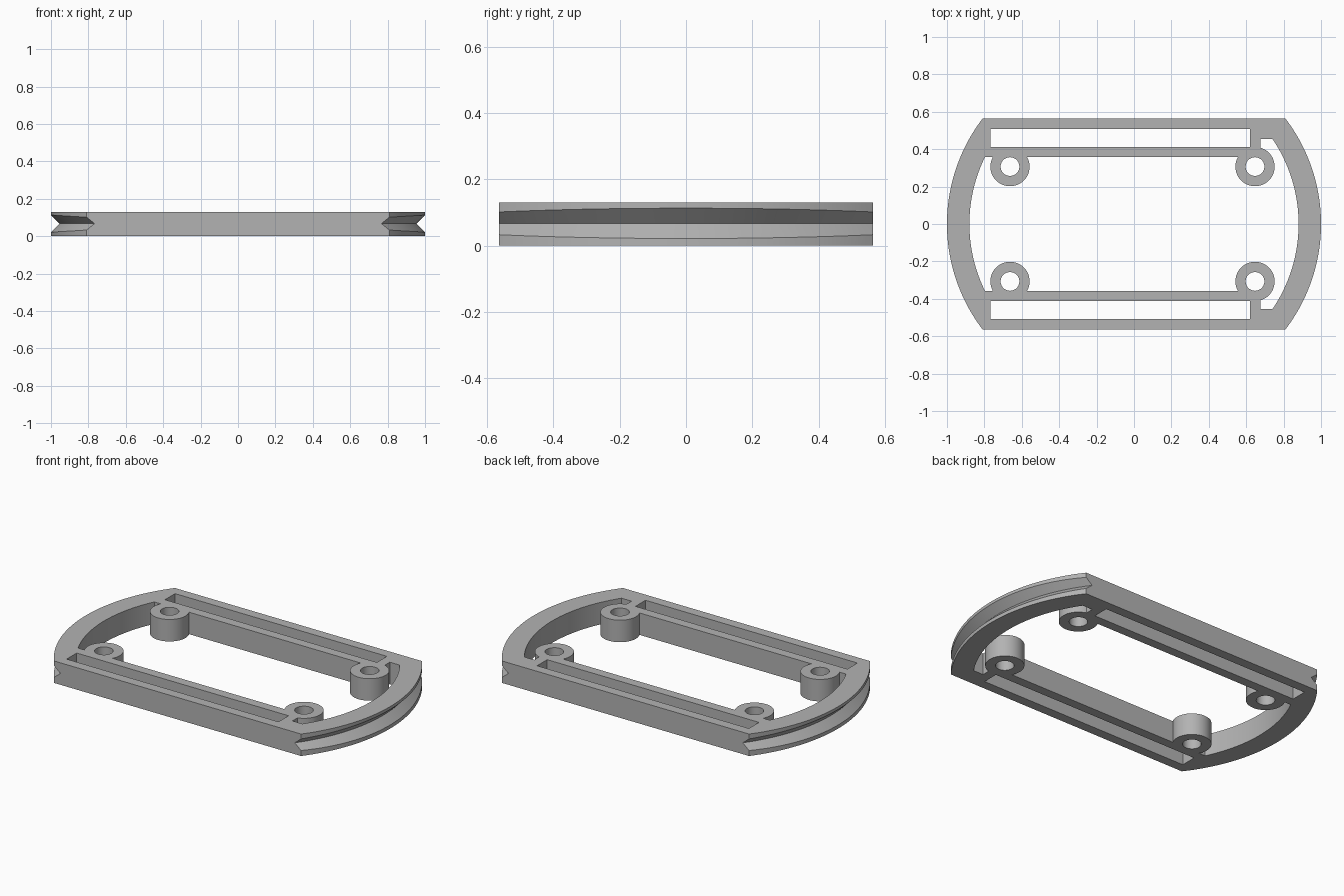
import bpy, bmesh, math

HEIGHT = 0.13
ARC_X = 0.07          # centre of the rounded ends
R_OUT, R_IN = 0.93, 0.81
Y_OUT, Y_RAIL, Y_POCKET = 0.565, 0.357, 0.455
X_POCKET = 0.675

cube = bpy.data.objects.get("Cube")
if cube:
    bpy.data.objects.remove(cube, do_unlink=True)

grey = bpy.data.materials.new("plain_grey")
grey.use_nodes = True
colour = (0.45, 0.45, 0.45, 1)
grey.diffuse_color = colour
grey.node_tree.nodes["Principled BSDF"].inputs["Base Color"].default_value = colour


def arc(radius, y, side, steps=48):
    """Rounded end; runs upwards on the +x side, downwards on the -x side."""
    a = math.asin(y / radius)
    angles = [-a + 2 * a * i / steps for i in range(steps + 1)]
    return [(side * (ARC_X + radius * math.cos(t)), side * radius * math.sin(t)) for t in angles]


def circle(x, y, radius, steps=48):
    angles = [2 * math.pi * i / steps for i in range(steps)]
    return [(x + radius * math.cos(t), y + radius * math.sin(t)) for t in angles]


def rectangle(x0, x1, y0, y1):
    return [(x0, y0), (x1, y0), (x1, y1), (x0, y1)]


def make(name, bm):
    bmesh.ops.recalc_face_normals(bm, faces=bm.faces)
    mesh = bpy.data.meshes.new(name)
    bm.to_mesh(mesh)
    bm.free()
    mesh.materials.append(grey)
    obj = bpy.data.objects.new(name, mesh)
    bpy.context.collection.objects.link(obj)
    return obj


def prism(name, outline, z0=0.0, z1=HEIGHT):
    bm = bmesh.new()
    face = bm.faces.new([bm.verts.new((x, y, z0)) for x, y in outline])
    top = bmesh.ops.extrude_face_region(bm, geom=[face])["geom"]
    verts = [v for v in top if isinstance(v, bmesh.types.BMVert)]
    bmesh.ops.translate(bm, verts=verts, vec=(0, 0, z1 - z0))
    return make(name, bm)


def cutter(name, outline):
    return prism(name, outline, -0.1, HEIGHT + 0.1)


def groove_cutter(side, steps=64):
    """Triangular section swept round one end."""
    section = [(0.943, 0), (1.003, 0.061), (1.003, -0.061)]
    bm = bmesh.new()
    rings = []
    for i in range(steps + 1):
        t = -0.9 + 1.8 * i / steps
        rings.append([bm.verts.new((side * (0.012 + r * math.cos(t)), r * math.sin(t),
                                    0.067 + z)) for r, z in section])
    for a, b in zip(rings, rings[1:]):
        for k in range(3):
            j = (k + 1) % 3
            bm.faces.new((a[k], a[j], b[j], b[k]))
    bm.faces.new(rings[0])
    bm.faces.new(rings[-1])
    return make("groove_cutter", bm)


def combine(target, tool, operation):
    mod = target.modifiers.new(operation.lower(), 'BOOLEAN')
    mod.operation = operation
    mod.solver = 'EXACT'
    mod.object = tool
    bpy.context.view_layer.objects.active = target
    bpy.ops.object.modifier_apply(modifier=mod.name)
    bpy.data.objects.remove(tool, do_unlink=True)


# Outer body with rounded ends
frame = prism("frame", arc(R_OUT, Y_OUT, 1) + arc(R_OUT, Y_OUT, -1))

# Central opening, with two corner pockets at the +x end
opening = (arc(R_IN, Y_POCKET, 1) + [(X_POCKET, Y_POCKET), (X_POCKET, Y_RAIL)]
           + arc(R_IN, Y_RAIL, -1) + [(X_POCKET, -Y_RAIL), (X_POCKET, -Y_POCKET)])
combine(frame, cutter("opening_cutter", opening), 'DIFFERENCE')

# Long slots between the rails and the outer walls
for y0, y1 in ((0.413, 0.507), (-0.507, -0.413)):
    combine(frame, cutter("slot_cutter", rectangle(-0.767, 0.62, y0, y1)), 'DIFFERENCE')

# Screw posts and their holes
for x in (-0.663, 0.647):
    for y in (-0.307, 0.307):
        combine(frame, prism("post", circle(x, y, 0.105)), 'UNION')
        combine(frame, cutter("hole_cutter", circle(x, y, 0.05)), 'DIFFERENCE')

# V grooves round both ends
for side in (-1, 1):
    combine(frame, groove_cutter(side), 'DIFFERENCE')

bpy.ops.object.select_all(action='DESELECT')
frame.select_set(True)
bpy.context.view_layer.objects.active = frame
bpy.ops.object.shade_smooth_by_angle(angle=math.radians(25))
